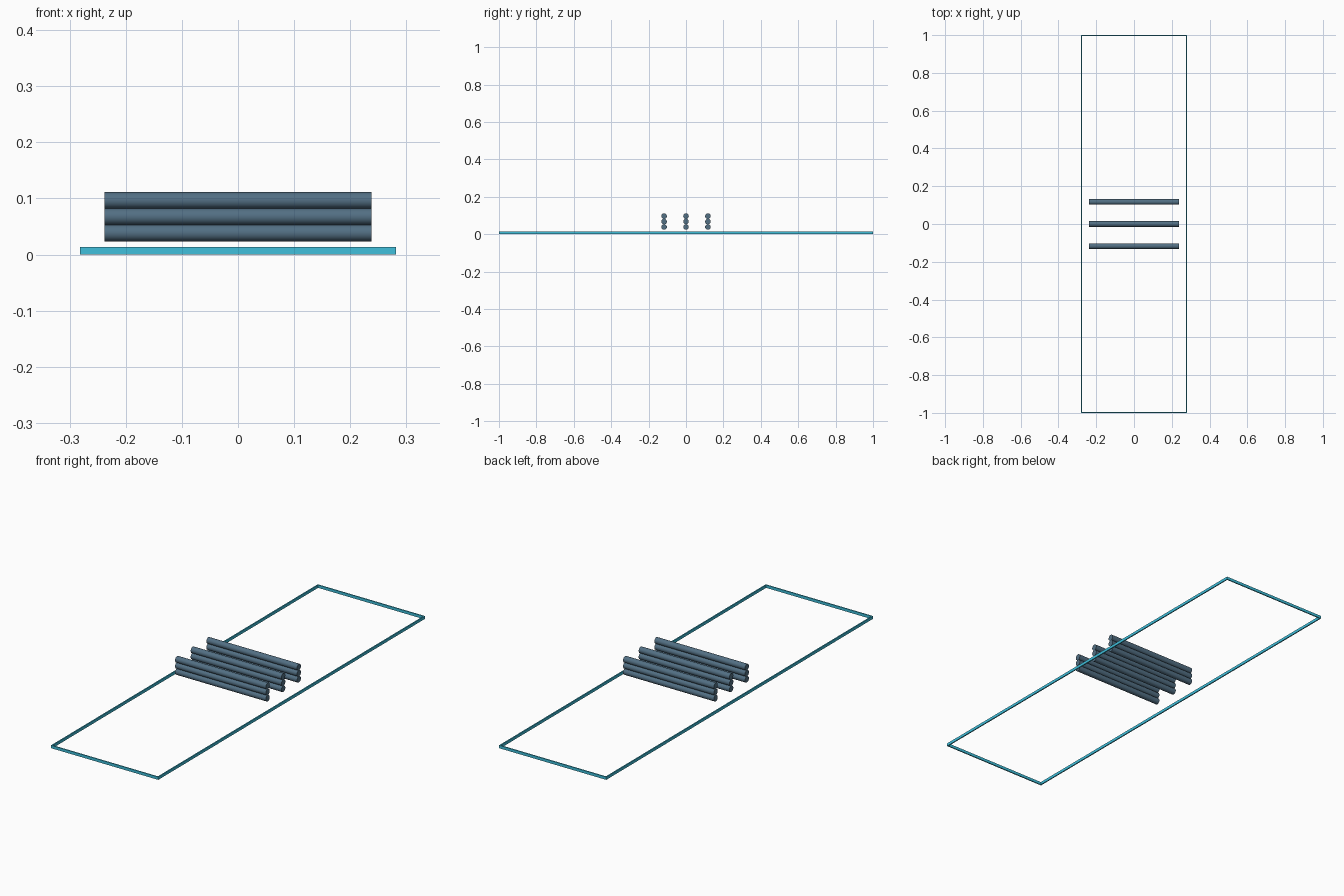
import bpy

if "Cube" in bpy.data.objects:
    bpy.data.objects.remove(bpy.data.objects["Cube"])

def material(name, color):
    m = bpy.data.materials.new(name)
    m.diffuse_color = color
    m.use_nodes = True
    m.node_tree.nodes["Principled BSDF"].inputs["Base Color"].default_value = m.diffuse_color
    return m

cyan = material("cyan", (0.05, 0.53, 0.72, 1))
slate = material("slate", (0.085, 0.16, 0.23, 1))

W, L, H, T = 0.2815, 1.0, 0.0135, 0.0055   # half width, half length, height, bar thickness

def bar(name, x, y, sx, sy):
    bpy.ops.mesh.primitive_cube_add(size=1, location=(x, y, H / 2))
    o = bpy.context.object
    o.name = name
    o.scale = (sx, sy, H)
    o.data.materials.append(cyan)

# Rectangular boundary frame
for s, side in ((-1, "left"), (1, "right")):
    bar(side + "_rail", s * (W - T / 2), 0, T, 2 * L)
for s, side in ((-1, "front"), (1, "back")):
    bar(side + "_rail", 0, s * (L - T / 2), 2 * (W - T), T)

# Three stacks of three horizontal rods
R = 0.0148
for row, y in enumerate((-0.117, 0, 0.117)):
    for level in range(3):
        bpy.ops.mesh.primitive_cylinder_add(vertices=24, radius=R, depth=0.476,
            location=(0, y, 0.0385 + 0.029 * level), rotation=(0, 1.570796, 0))
        rod = bpy.context.object
        rod.name = f"rod_{row + 1}_{level + 1}"
        rod.data.materials.append(slate)
        bpy.ops.object.shade_smooth_by_angle()
